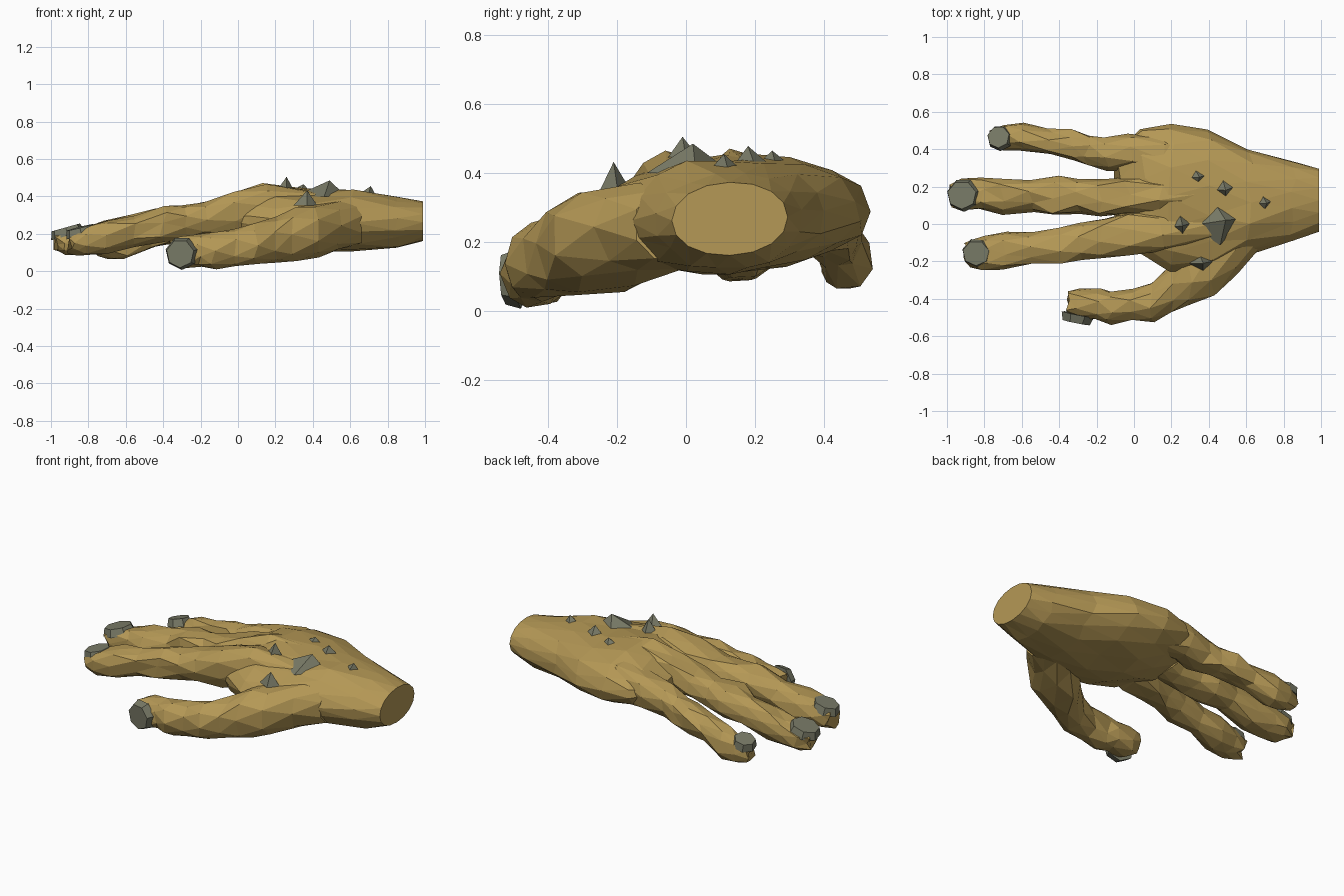
import bpy, bmesh, math, random
from mathutils import Vector, Matrix

random.seed(4)
default_cube = bpy.data.objects.get("Cube")
if default_cube:
    bpy.data.objects.remove(default_cube, do_unlink=True)


def make_material(name, colour):
    mat = bpy.data.materials.new(name)
    mat.use_nodes = True
    mat.diffuse_color = (*colour, 1)
    shader = next(n for n in mat.node_tree.nodes if n.type == "BSDF_PRINCIPLED")
    shader.inputs["Base Color"].default_value = (*colour, 1)
    shader.inputs["Roughness"].default_value = 0.9
    return mat


skin = make_material("ochre skin", (0.46, 0.315, 0.092))
horn = make_material("grey horn", (0.19, 0.195, 0.135))


def finish(bm, name, mat):
    bmesh.ops.recalc_face_normals(bm, faces=bm.faces)
    mesh = bpy.data.meshes.new(name)
    bm.to_mesh(mesh)
    bm.free()
    mesh.materials.append(mat)
    obj = bpy.data.objects.new(name, mesh)
    bpy.context.collection.objects.link(obj)
    return obj


def squash(value, power):
    return math.copysign(abs(value) ** power, value)


def loft(name, sections, sides, rough, power=0.84, tilt=0.0):
    """Skin rounded cross-sections (x, y, z, half width, half height) into a faceted limb."""
    bm = bmesh.new()
    rings = []
    for index, (x, y, z, width, height) in enumerate(sections):
        ring = []
        wobble = 0 if index == 0 else rough
        for k in range(sides):
            angle = math.tau * (k + 0.5 * (index % 2)) / sides
            dy = width * squash(math.cos(angle), power)
            dz = height * squash(math.sin(angle), power) + tilt * dy
            noise = Vector([random.uniform(-wobble, wobble) for _ in "xyz"])
            noise.x *= 2
            ring.append(bm.verts.new(Vector((x, y + dy, z + dz)) + noise))
        rings.append(ring)
    # Staggered rings are bridged with alternating triangles
    for index, (a, b) in enumerate(zip(rings, rings[1:])):
        for k in range(sides):
            n = (k + 1) % sides
            if index % 2 == 0:
                bm.faces.new((a[k], a[n], b[k]))
                bm.faces.new((a[n], b[n], b[k]))
            else:
                bm.faces.new((a[k], b[n], b[k]))
                bm.faces.new((a[k], a[n], b[n]))
    bm.faces.new(rings[0])
    bm.faces.new(rings[-1])
    return finish(bm, name, skin)


def nail(name, centre, normal, length, width, depth=0.045):
    """Bevelled seven-sided claw plate facing along the normal."""
    bm = bmesh.new()
    bmesh.ops.create_cone(bm, cap_ends=True, segments=7, radius1=1, radius2=0.84, depth=depth)
    up = Vector(normal).normalized()
    along = (Vector((-1, 0, 0)) + up * up.x).normalized()
    across = up.cross(along)
    turn = Matrix((along, across, up)).transposed().to_4x4()
    scale = Matrix.Diagonal((length, width, 1, 1))
    bm.transform(Matrix.Translation(centre) @ turn @ scale)
    return finish(bm, name, horn)


def spike(name, base, size, tip):
    """Four-sided thorn whose base is sunk into the back of the hand."""
    bm = bmesh.new()
    x, y, z = base
    corners = []
    for k in range(4):
        angle = math.tau * k / 4 + 0.15
        corners.append(bm.verts.new((x + size[0] * math.cos(angle),
                                     y + size[1] * math.sin(angle), z)))
    apex = bm.verts.new(tip)
    for k in range(4):
        bm.faces.new((corners[k], corners[(k + 1) % 4], apex))
    bm.faces.new(corners)
    return finish(bm, name, horn)


# Wrist and palm, from the cut wrist to the webbing
loft("palm", [
    (.99, .127, .267, .168, .106),
    (.85, .125, .262, .212, .143),
    (.62, .12, .277, .285, .165),
    (.40, .12, .277, .385, .163),
    (.20, .14, .285, .395, .168),
    (.05, .165, .285, .34, .13),
    (-.09, .155, .275, .24, .06),
], sides=16, rough=0.009, power=0.96, tilt=0.03)

# Fingers start inside the palm so their tendons ridge its back
loft("little_finger", [
    (.40, .35, .30, .07, .09),
    (.15, .365, .305, .10, .115),
    (-.02, .385, .285, .105, .105),
    (-.15, .37, .26, .09, .09),
    (-.25, .40, .24, .08, .08),
    (-.34, .425, .23, .08, .085),
    (-.45, .435, .195, .067, .07),
    (-.60, .462, .152, .077, .088),
    (-.68, .465, .14, .07, .08),
    (-.755, .46, .14, .048, .05),
], sides=9, rough=0.010)

loft("middle_finger", [
    (.45, .16, .33, .07, .10),
    (.15, .15, .345, .10, .12),
    (-.04, .145, .32, .095, .105),
    (-.18, .14, .285, .10, .09),
    (-.30, .15, .265, .095, .085),
    (-.42, .155, .25, .11, .095),
    (-.55, .155, .22, .088, .08),
    (-.70, .15, .187, .10, .09),
    (-.82, .16, .167, .085, .075),
    (-.91, .155, .155, .085, .07),
    (-.97, .155, .155, .06, .05),
], sides=9, rough=0.010)

loft("index_finger", [
    (.45, -.01, .32, .08, .10),
    (.15, -.03, .34, .11, .12),
    (-.02, -.05, .31, .12, .12),
    (-.17, -.07, .28, .11, .095),
    (-.28, -.095, .265, .10, .09),
    (-.40, -.12, .25, .10, .095),
    (-.55, -.13, .215, .078, .08),
    (-.70, -.145, .185, .10, .092),
    (-.80, -.155, .165, .088, .078),
    (-.86, -.155, .155, .078, .068),
    (-.895, -.15, .15, .055, .05),
], sides=9, rough=0.010)

loft("thumb", [
    (.66, -.02, .25, .13, .11),
    (.54, -.10, .24, .165, .13),
    (.42, -.20, .222, .185, .143),
    (.30, -.275, .192, .16, .145),
    (.20, -.345, .165, .128, .125),
    (.10, -.42, .14, .10, .11),
    (-.02, -.43, .125, .08, .095),
    (-.13, -.445, .112, .09, .105),
    (-.20, -.43, .11, .083, .09),
    (-.30, -.43, .10, .085, .088),
    (-.36, -.425, .10, .06, .06),
], sides=9, rough=0.009)

# Claw plates near the fingertips
nail("little_finger_nail", (-.72, .462, .195), (-.25, .15, 1), .072, .07)
nail("middle_finger_nail", (-.915, .155, .212), (-.28, 0, 1), .096, .09)
nail("index_finger_nail", (-.84, -.155, .212), (-.25, -.05, 1), .088, .08)
nail("thumb_nail", (-.305, -.505, .095), (-.2, -1, -.05), .09, .09)

# Thorns scattered over the back of the hand
thorns = [
    ((.25, -.005, .40), (.065, .08), (.26, -.01, .505)),
    ((.44, .01, .40), (.14, .125), (.49, .02, .485)),
    ((.48, .195, .405), (.075, .07), (.49, .18, .478)),
    ((.32, .255, .40), (.09, .075), (.35, .25, .465)),
    ((.69, .115, .41), (.045, .045), (.71, .11, .455)),
    ((.36, -.205, .35), (.065, .045), (.37, -.21, .432)),
]
for number, (base, size, tip) in enumerate(thorns, 1):
    spike(f"thorn_{number}", base, size, tip)
